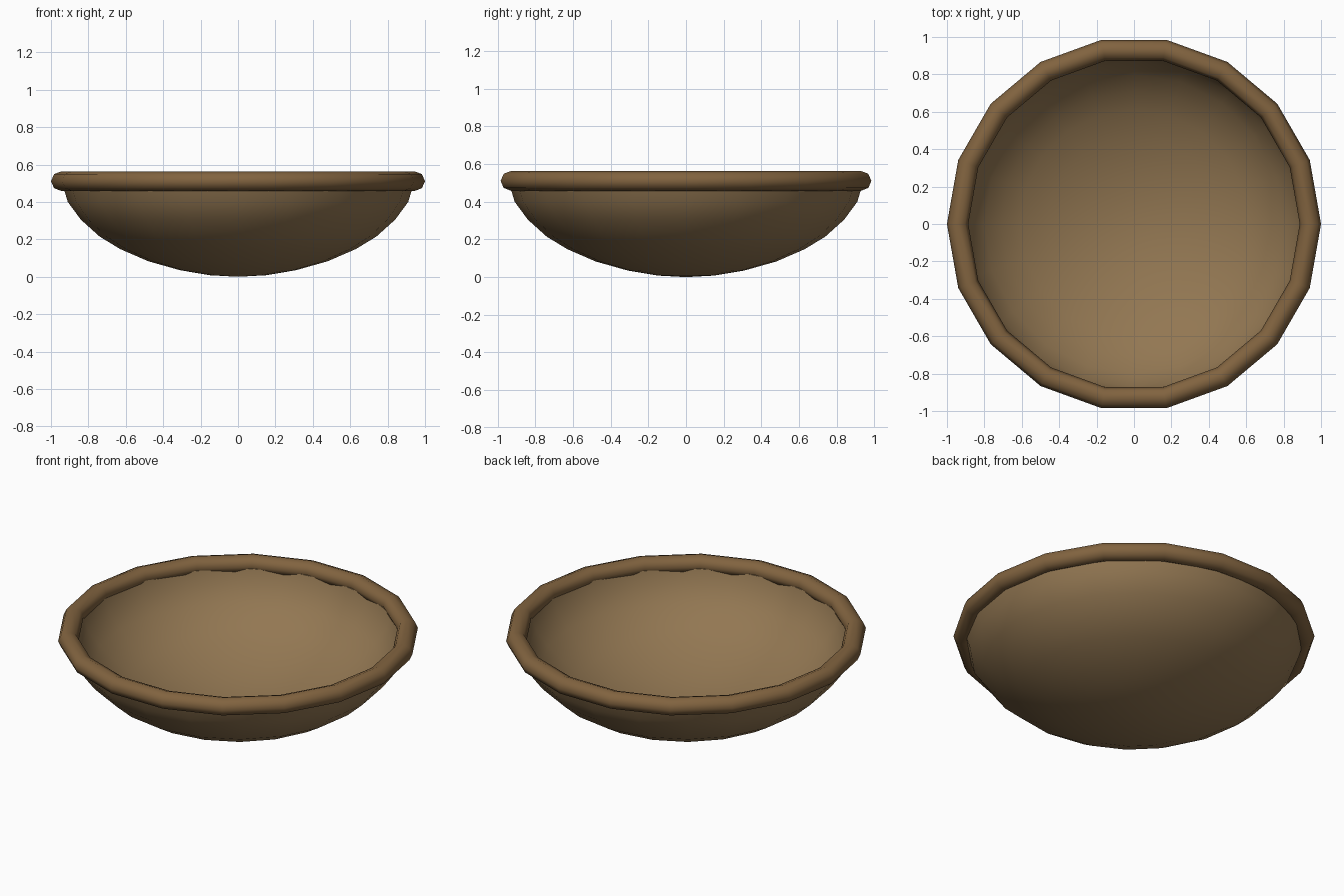
import bpy, bmesh, math

if "Cube" in bpy.data.objects:
    bpy.data.objects.remove(bpy.data.objects["Cube"])

def material(name, rgb):
    m = bpy.data.materials.new(name)
    m.diffuse_color = (*rgb, 1)
    m.use_nodes = True
    m.node_tree.nodes["Principled BSDF"].inputs["Base Color"].default_value = m.diffuse_color
    return m

def lathe(name, profile, sides, mat, closed=False, turn=0.0):
    """Spin an (r, z) profile around z; r = 0 makes a pole."""
    bm = bmesh.new()
    rings = []
    for r, z in profile:
        if r == 0:
            rings.append([bm.verts.new((0, 0, z))] * sides)
        else:
            rings.append([bm.verts.new((r * math.cos(a), r * math.sin(a), z))
                          for a in (turn + math.tau * i / sides for i in range(sides))])
    pairs = list(zip(rings, rings[1:]))
    if closed:
        pairs.append((rings[-1], rings[0]))
    for lo, hi in pairs:
        for i in range(sides):
            j = (i + 1) % sides
            bm.faces.new(list(dict.fromkeys((lo[i], lo[j], hi[j], hi[i]))))
    bmesh.ops.recalc_face_normals(bm, faces=bm.faces)
    mesh = bpy.data.meshes.new(name)
    bm.to_mesh(mesh)
    bm.free()
    mesh.materials.append(mat)
    ob = bpy.data.objects.new(name, mesh)
    bpy.context.collection.objects.link(ob)
    bpy.context.view_layer.objects.active = ob
    ob.select_set(True)
    bpy.ops.object.shade_smooth_by_angle(angle=math.radians(60))
    ob.select_set(False)

# Bowl: outer wall from pole to lip, then inner wall back to the centre
outer = [(0, 0), (0.15, 0.008), (0.31, 0.035), (0.48, 0.083), (0.63, 0.148),
         (0.74, 0.215), (0.84, 0.305), (0.91, 0.40), (0.94, 0.50)]
inner = [(0.895, 0.50), (0.87, 0.42), (0.80, 0.33), (0.71, 0.248),
         (0.61, 0.187), (0.465, 0.123), (0.30, 0.075), (0.15, 0.049), (0, 0.04)]
lathe("bowl", outer + inner, 20, material("wood", (0.29, 0.185, 0.085)))

# Rolled rim around the lip
tube = [(0.943 + 0.057 * math.cos(a), 0.511 + 0.053 * math.sin(a))
        for a in (math.tau * k / 8 for k in range(8))]
lathe("rim", tube, 18, material("rim_wood", (0.22, 0.125, 0.05)), closed=True)
